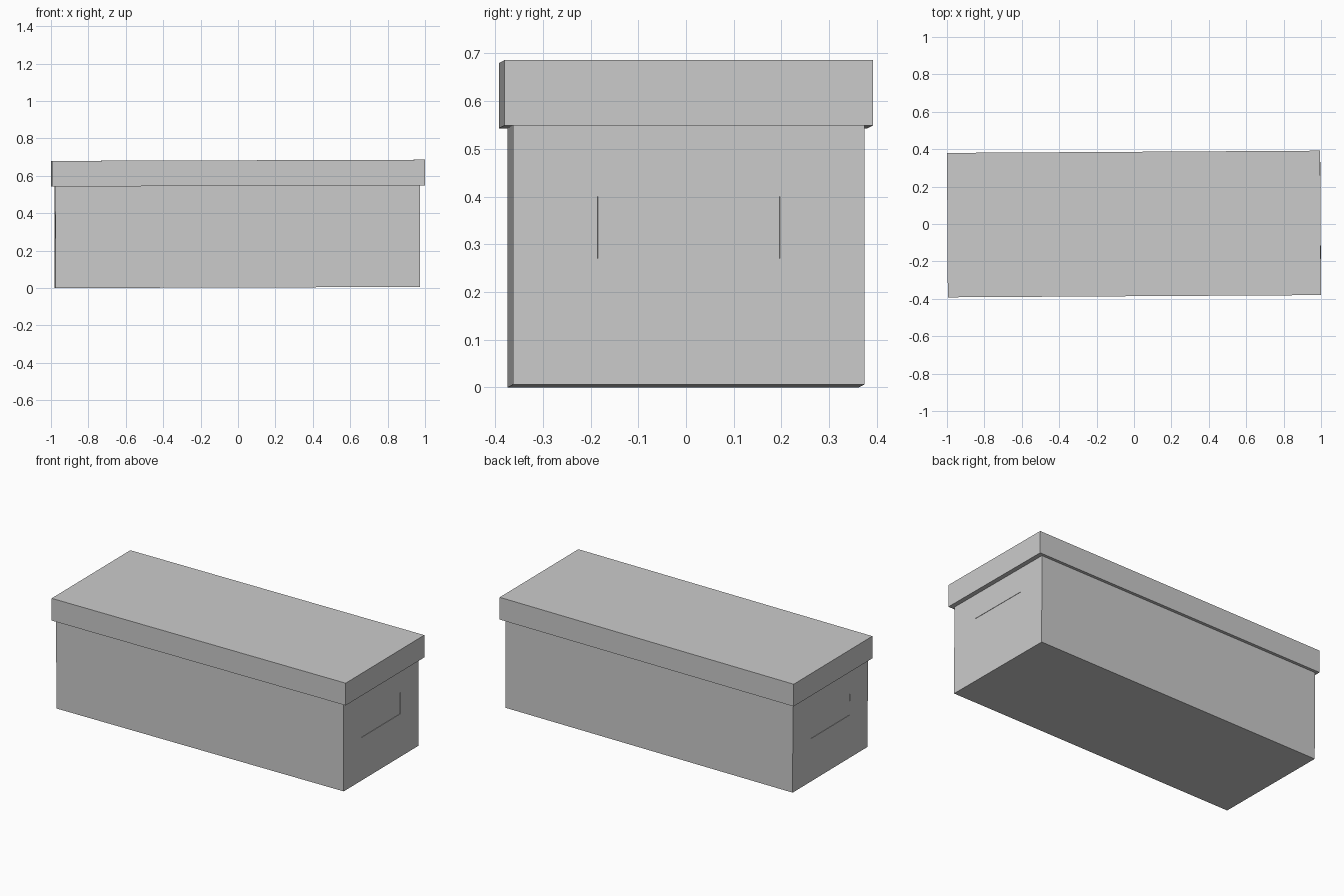
import bpy
import bmesh
from math import copysign
from mathutils import Matrix, Vector

cube = bpy.data.objects.get("Cube")
if cube:
    bpy.data.objects.remove(cube, do_unlink=True)

# One plain grey for the whole box
grey = bpy.data.materials.new("plain_grey")
grey.use_nodes = True
colour = (0.6, 0.6, 0.6, 1)
grey.diffuse_color = colour
grey.node_tree.nodes["Principled BSDF"].inputs["Base Color"].default_value = colour

# The box sits very slightly turned and tilted
POSE = (Matrix.Translation((0, 0, 0.003)) @ Matrix.Rotation(0.006, 4, 'Z')
        @ Matrix.Rotation(-0.0032, 4, 'Y'))


def add_box(name, size, centre, detail=None):
    bm = bmesh.new()
    bmesh.ops.create_cube(bm, size=1)
    bmesh.ops.scale(bm, vec=size, verts=bm.verts)
    bmesh.ops.translate(bm, vec=centre, verts=bm.verts)
    if detail:
        detail(bm)
    bm.transform(POSE)
    mesh = bpy.data.meshes.new(name)
    bm.to_mesh(mesh)
    bm.free()
    mesh.materials.append(grey)
    obj = bpy.data.objects.new(name, mesh)
    bpy.context.collection.objects.link(obj)
    return obj


# Shallow hand-hold panel inset in each end
def hand_holds(bm):
    bm.normal_update()
    for face in [f for f in bm.faces if abs(f.normal.x) > 0.9]:
        side = copysign(1, face.normal.x)
        mid = face.calc_center_median()
        bmesh.ops.inset_region(bm, faces=[face], thickness=0.1)
        for v in face.verts:
            v.co.y = copysign(0.191, v.co.y)
            v.co.z = 0.394 if v.co.z > mid.z else 0.264
        rim = bmesh.ops.inset_region(bm, faces=[face], thickness=0.0005)
        bmesh.ops.translate(bm, vec=Vector((-0.002 * side, 0, 0)), verts=face.verts)


add_box("box_body", (1.95, 0.736, 0.56), (-0.003, 0, 0.28), hand_holds)
add_box("box_lid", (1.995, 0.772, 0.137), (0.002, 0, 0.6115))
